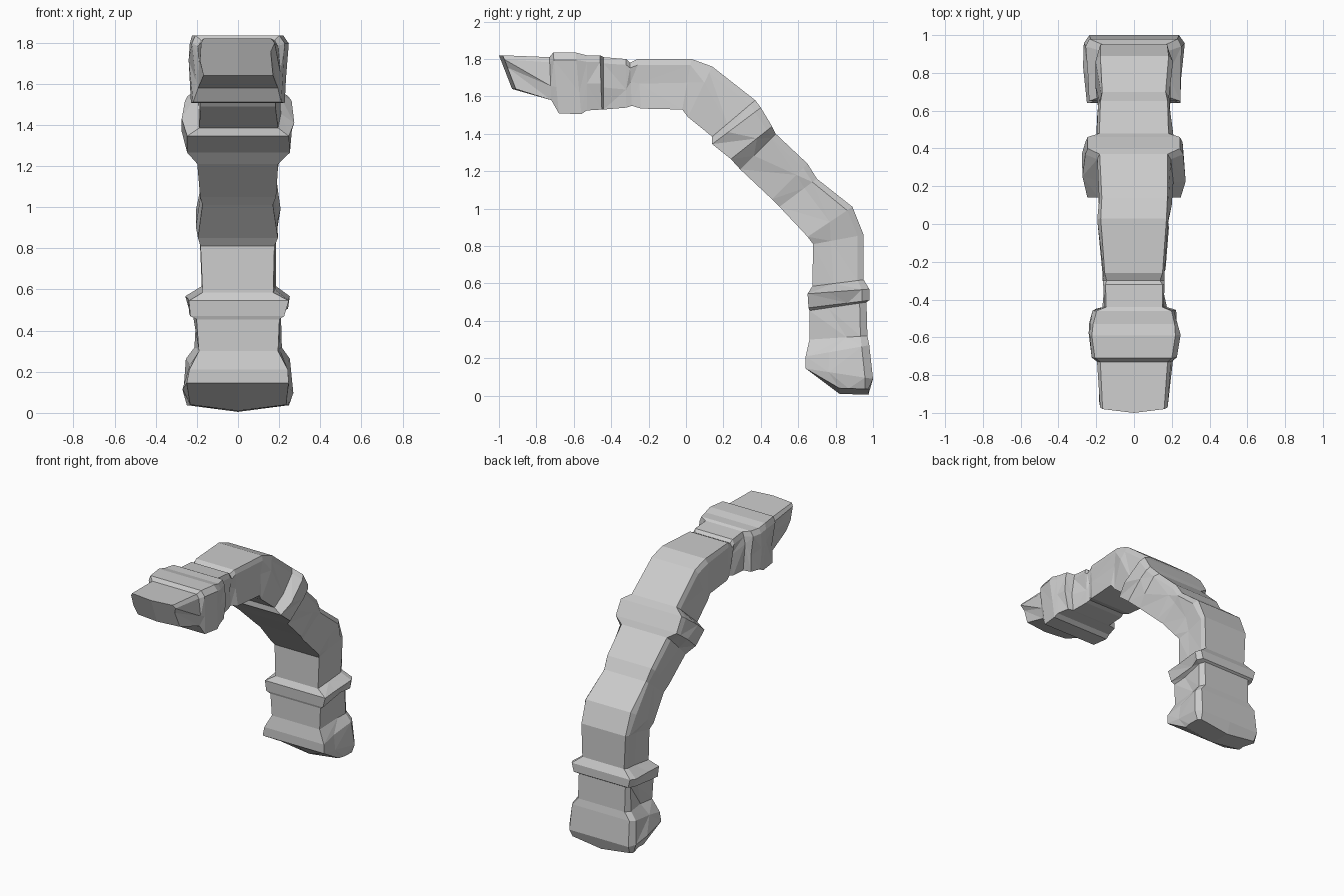
import bpy, bmesh, random
from mathutils import Vector

random.seed(4)

# Rings along the arch: outer y, outer z, inner y, inner z, half width
RINGS = [
    (-0.98, 1.82, -0.91, 1.64, 0.18), (-0.73, 1.81, -0.72, 1.58, 0.20),
    (-0.71, 1.835, -0.68, 1.51, 0.225), (-0.59, 1.835, -0.56, 1.505, 0.24),
    (-0.53, 1.82, -0.53, 1.525, 0.235), (-0.46, 1.82, -0.45, 1.53, 0.215),
    (-0.44, 1.81, -0.44, 1.53, 0.165), (-0.32, 1.80, -0.32, 1.54, 0.16),
    (-0.30, 1.78, -0.29, 1.55, 0.155), (-0.26, 1.80, -0.24, 1.535, 0.17),
    (0.03, 1.80, -0.02, 1.53, 0.19), (0.14, 1.76, 0.01, 1.49, 0.19),
    (0.37, 1.58, 0.14, 1.385, 0.20), (0.40, 1.54, 0.14, 1.345, 0.265),
    (0.46, 1.44, 0.24, 1.265, 0.265), (0.48, 1.40, 0.29, 1.21, 0.205),
    (0.65, 1.24, 0.46, 1.05, 0.195), (0.70, 1.16, 0.50, 1.01, 0.18),
    (0.89, 1.01, 0.65, 0.85, 0.20), (0.95, 0.86, 0.68, 0.81, 0.19),
    (0.95, 0.62, 0.675, 0.585, 0.185), (0.98, 0.57, 0.65, 0.545, 0.255),
    (0.98, 0.51, 0.655, 0.47, 0.24), (0.965, 0.50, 0.66, 0.455, 0.21),
    (0.97, 0.32, 0.66, 0.30, 0.205), (0.98, 0.27, 0.64, 0.21, 0.25),
    (1.0, 0.09, 0.64, 0.145, 0.26), (0.975, 0.035, 0.82, 0.04, 0.25),
]
# Cross-section: side fraction, depth fraction from outer to inner, roughness
SECTION = [(0, 0, 0), (0.91, 0, 0.3), (1, 0.12, 0.5), (0.97, 0.5, 1),
           (0.95, 1, 0.3), (0, 1, 0),
           (-0.95, 1, 0.3), (-0.97, 0.5, 1), (-1, 0.12, 0.5), (-0.91, 0, 0.3)]


def add_ring(bm, ring, end):
    yo, zo, yi, zi, w = ring
    outer, inner = Vector((0, yo, zo)), Vector((0, yi, zi))
    verts = []
    for side, depth, rough in SECTION:
        d = depth + (random.uniform(-0.2, 0.2) if rough == 1 else 0)
        p = outer.lerp(inner, d)
        p.x = side * w + rough * random.uniform(-0.018, 0.018)
        if side == 0:  # ends bulge along the centre line
            p += end
        verts.append(bm.verts.new(p))
    return verts


bm = bmesh.new()
n = len(SECTION)
last = len(RINGS) - 1
rings = []
for i, ring in enumerate(RINGS):
    end = Vector((0, -0.02, 0)) if i == 0 else Vector((0, 0, -0.03)) if i == last else Vector()
    rings.append(add_ring(bm, ring, end))

# Stone skin with irregular facets on the sides
for a, b in zip(rings, rings[1:]):
    for k in range(n):
        j = (k + 1) % n
        if k in (2, 3, 6, 7):
            if random.random() < 0.5:
                bm.faces.new((a[k], a[j], b[j]))
                bm.faces.new((a[k], b[j], b[k]))
            else:
                bm.faces.new((a[k], a[j], b[k]))
                bm.faces.new((a[j], b[j], b[k]))
        else:
            bm.faces.new((a[k], a[j], b[j], b[k]))

# End caps, split down the middle
for r in (rings[0], rings[-1]):
    bm.faces.new(r[0:6])
    bm.faces.new(r[5:] + r[:1])

bmesh.ops.recalc_face_normals(bm, faces=bm.faces)
mesh = bpy.data.meshes.new("rock_arch")
bm.to_mesh(mesh)
bm.free()
arch = bpy.data.objects.new("rock_arch", mesh)
bpy.context.collection.objects.link(arch)
